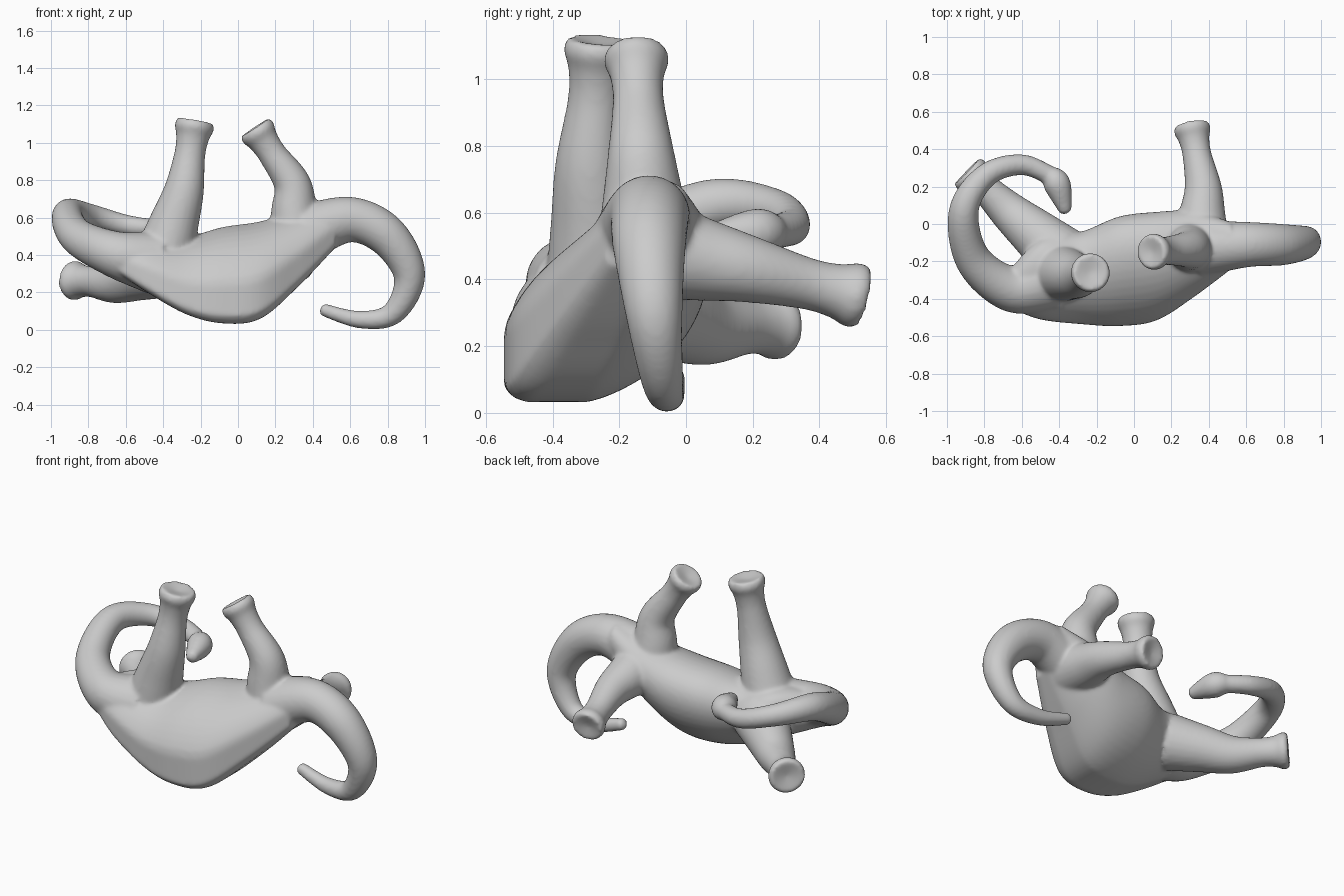
import bpy, bmesh, math
from mathutils import Vector, Quaternion

if "Cube" in bpy.data.objects:
    bpy.data.objects.remove(bpy.data.objects["Cube"])


def catmull(rows, steps=8):
    """Smoothly resample a list of equal-length number rows."""
    out = []
    for i in range(len(rows) - 1):
        a, b, c, d = (rows[min(max(i + k, 0), len(rows) - 1)] for k in (-1, 0, 1, 2))
        for s in range(steps):
            t = s / steps
            out.append([q + 0.5 * t * (r - p + t * (2 * p - 5 * q + 4 * r - e
                        + t * (3 * (q - r) + e - p))) for p, q, r, e in zip(a, b, c, d)])
    return out + [list(rows[-1])]


def loft(name, rings, dent=0.0):
    """Closed skin over rings; dent pushes the last cap's centre inwards."""
    bm = bmesh.new()
    vs = [[bm.verts.new(p) for p in r] for r in rings]
    n = len(vs[0])
    for r0, r1 in zip(vs, vs[1:]):
        for i in range(n):
            j = (i + 1) % n
            bm.faces.new((r0[i], r0[j], r1[j], r1[i]))
    mids = [sum(r, Vector()) / n for r in rings]
    tip = mids[-1] - (mids[-1] - mids[-2]).normalized() * dent
    for ring, cap in ((vs[0], mids[0]), (vs[-1], tip)):
        c = bm.verts.new(cap)
        for i in range(n):
            bm.faces.new((ring[i], ring[(i + 1) % n], c))
    bmesh.ops.recalc_face_normals(bm, faces=bm.faces)
    me = bpy.data.meshes.new(name)
    bm.to_mesh(me)
    bm.free()
    ob = bpy.data.objects.new(name, me)
    bpy.context.collection.objects.link(ob)
    return ob


def tube(name, path, dent=-0.015, n=24):
    """Tapered tube through (x, y, z, radius) points."""
    pts = catmull(path)
    P = [Vector(p[:3]) for p in pts]
    q, prev, rings = Quaternion(), Vector((0, 0, 1)), []
    for i, p in enumerate(P):
        t = (P[min(i + 1, len(P) - 1)] - P[max(i - 1, 0)]).normalized()
        q = prev.rotation_difference(t) @ q
        prev = t
        angles = [2 * math.pi * k / n for k in range(n)]
        rings.append([p + q @ Vector((math.cos(a), math.sin(a), 0)) * pts[i][3] for a in angles])
    return loft(name, rings, dent)


def leg(name, hip, knee, foot, r):
    """Broad thigh, slim shin, flared foot with a slightly hollow sole."""
    h, k, f = Vector(hip), Vector(knee), Vector(foot)
    stops = ((h, 1.8), (h.lerp(k, 0.5), 1.5), (k, 1.2), (k.lerp(f, 0.5), 0.93),
             (k.lerp(f, 0.75), 0.98), (k.lerp(f, 0.9), 1.18), (f, 1.06))
    return tube(name, [(*p, r * s) for p, s in stops], 0.02)


# Torso: sections (x, y min, y max, z min, z max), leaning towards the belly
# and squared off along the back ridge
sections = [(-0.66, -0.45, -0.24, 0.32, 0.49), (-0.50, -0.51, -0.08, 0.21, 0.52),
            (-0.28, -0.535, -0.04, 0.085, 0.50), (-0.08, -0.545, 0.04, 0.035, 0.55),
            (0.12, -0.515, 0.065, 0.06, 0.58), (0.32, -0.39, 0.07, 0.23, 0.64),
            (0.52, -0.24, 0.01, 0.44, 0.70)]
lean = math.acos(0.36)
rings = []
for x, y0, y1, z0, z1 in catmull(sections):
    ring = []
    for k in range(40):
        a = k * math.pi / 20
        u, v = math.cos(a), math.cos(a - lean)
        ridge = 1 + 0.13 * max(0, -math.cos(a - lean / 2)) ** 4
        u, v = max(-1, u * ridge), max(-1, v * ridge)
        ring.append(Vector((x, (y0 + y1 + u * (y1 - y0)) / 2, (z0 + z1 + v * (z1 - z0)) / 2)))
    rings.append(ring)
body = loft("dinosaur_body", rings)

# Neck curling round to the head
tube("neck", [(-0.45, -0.30, 0.36, 0.17), (-0.66, -0.345, 0.405, 0.125),
              (-0.86, -0.19, 0.5, 0.097), (-0.91, 0.07, 0.62, 0.08),
              (-0.79, 0.26, 0.61, 0.064), (-0.60, 0.317, 0.56, 0.056),
              (-0.43, 0.25, 0.54, 0.05)])
tube("head", [(-0.46, 0.27, 0.54, 0.05), (-0.41, 0.21, 0.54, 0.073), (-0.365, 0.065, 0.53, 0.034)])

# Tail hooking down under itself
tube("tail", [(0.36, -0.13, 0.52, 0.15), (0.60, -0.11, 0.59, 0.122),
              (0.80, -0.11, 0.50, 0.11), (0.917, -0.095, 0.29, 0.085),
              (0.83, -0.07, 0.09, 0.062), (0.65, -0.05, 0.055, 0.047),
              (0.45, -0.035, 0.11, 0.034)])

# Upper pair of legs
leg("front_leg_upper", (-0.40, -0.26, 0.38), (-0.29, -0.285, 0.74), (-0.228, -0.258, 1.12), 0.09)
leg("hind_leg_upper", (0.31, -0.12, 0.48), (0.29, -0.135, 0.78), (0.088, -0.15, 1.085), 0.083)

# Lower pair of legs
leg("hind_leg_lower", (0.36, -0.10, 0.49), (0.37, 0.19, 0.43), (0.306, 0.535, 0.345), 0.084)
leg("front_leg_lower", (-0.40, -0.16, 0.33), (-0.66, 0.06, 0.25), (-0.895, 0.285, 0.265), 0.09)

# Fuse everything into one soft cast skin
bpy.ops.object.select_all(action='SELECT')
bpy.context.view_layer.objects.active = body
bpy.ops.object.join()
remesh = body.modifiers.new("fuse", 'REMESH')
remesh.mode = 'VOXEL'
remesh.voxel_size = 0.011
remesh.use_smooth_shade = True
soft = body.modifiers.new("soften", 'SMOOTH')
soft.factor = 0.5
soft.iterations = 10
